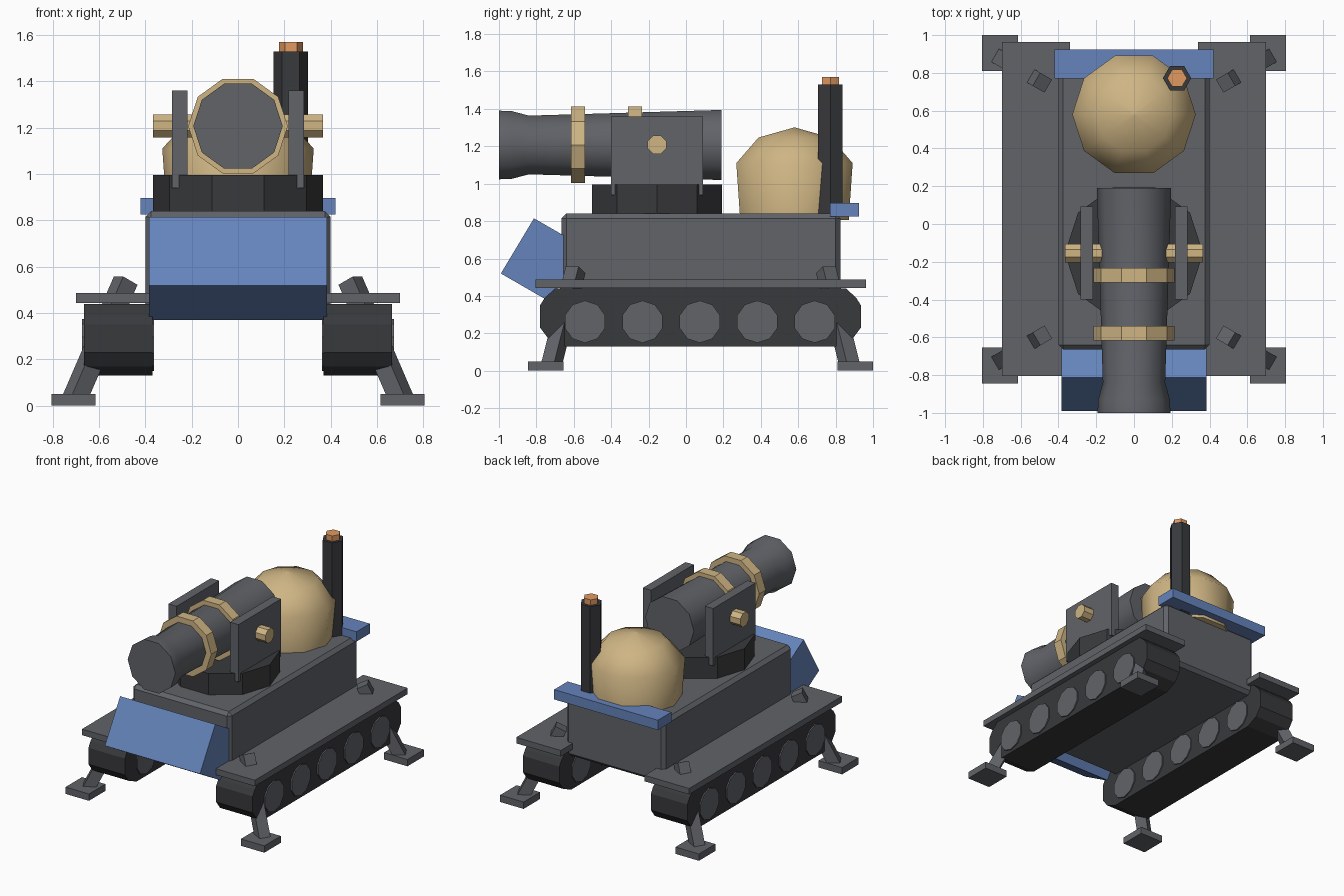
import bpy, bmesh, math
from mathutils import Vector, Matrix

if "Cube" in bpy.data.objects:
    bpy.data.objects.remove(bpy.data.objects["Cube"])


def material(name, rgb):
    m = bpy.data.materials.new(name)
    m.diffuse_color = (*rgb, 1)
    m.use_nodes = True
    m.node_tree.nodes["Principled BSDF"].inputs["Base Color"].default_value = m.diffuse_color
    return m


GOLD = material("gold", (0.62, 0.46, 0.23))
BLUE = material("blue", (0.13, 0.23, 0.5))
ORANGE = material("orange", (0.75, 0.32, 0.12))
STEEL = material("steel", (0.12, 0.125, 0.14))
DARK = material("dark_steel", (0.04, 0.041, 0.045))


def finish(bm, name, mat, smooth=None):
    bmesh.ops.recalc_face_normals(bm, faces=bm.faces)
    me = bpy.data.meshes.new(name)
    bm.to_mesh(me)
    bm.free()
    ob = bpy.data.objects.new(name, me)
    bpy.context.collection.objects.link(ob)
    me.materials.append(mat)
    if smooth:
        bpy.ops.object.select_all(action='DESELECT')
        ob.select_set(True)
        bpy.context.view_layer.objects.active = ob
        bpy.ops.object.shade_smooth_by_angle(angle=math.radians(smooth))
    return ob


def box(name, x, y, z, mat=STEEL, bevel=0):
    bm = bmesh.new()
    size = [b - a for a, b in (x, y, z)]
    mid = [(a + b) / 2 for a, b in (x, y, z)]
    bmesh.ops.create_cube(bm, size=1, matrix=Matrix.Translation(mid) @ Matrix.Diagonal((*size, 1)))
    if bevel:
        bmesh.ops.bevel(bm, geom=bm.edges[:], offset=bevel, segments=1, affect='EDGES')
    return finish(bm, name, mat)


def lathe(name, profile, sides, base, axis, mat, turn=0, smooth=None):
    """Revolve (radius, height) points into closed rings along an axis."""
    bm = bmesh.new()
    rot = {'x': Matrix.Rotation(math.pi / 2, 4, 'Y'),
           'y': Matrix.Rotation(-math.pi / 2, 4, 'X'),
           'z': Matrix.Identity(4)}[axis]
    rings = []
    for r, h in profile:
        rings.append([bm.verts.new((r * math.cos(a), r * math.sin(a), h))
                      for a in (turn + 2 * math.pi * i / sides for i in range(sides))])
    for lo, hi in zip(rings, rings[1:]):
        for i in range(sides):
            j = (i + 1) % sides
            bm.faces.new((lo[i], lo[j], hi[j], hi[i]))
    bm.faces.new(rings[0])
    bm.faces.new(rings[-1])
    bmesh.ops.transform(bm, matrix=Matrix.Translation(base) @ rot, verts=bm.verts)
    return finish(bm, name, mat, smooth)


def extrude_x(name, points, x0, x1, mat):
    """Extrude a (y, z) outline from x0 to x1."""
    bm = bmesh.new()
    a = [bm.verts.new((x0, *p)) for p in points]
    b = [bm.verts.new((x1, *p)) for p in points]
    n = len(points)
    for i in range(n):
        bm.faces.new((a[i], a[(i + 1) % n], b[(i + 1) % n], b[i]))
    bm.faces.new(a)
    bm.faces.new(b)
    return finish(bm, name, mat)


def strut(name, p, q, width, mat=STEEL):
    bm = bmesh.new()
    p, q = Vector(p), Vector(q)
    d = q - p
    m = (Matrix.Translation((p + q) / 2) @ d.to_track_quat('Z', 'Y').to_matrix().to_4x4()
         @ Matrix.Diagonal((width, width, d.length, 1)))
    bmesh.ops.create_cube(bm, size=1, matrix=m)
    return finish(bm, name, mat)


# Hull, front blade and rear bar
box("hull", (-.40, .40), (-.665, .825), (.38, .84), bevel=.025)
extrude_x("front_blade", [(-.813, .815), (-.99, .52), (-.73, .37), (-.553, .665)], -.385, .385, BLUE)
box("rear_bar", (-.42, .42), (.77, .925), (.825, .897), BLUE)

# Track outline: one end, mirrored about the track centre
half = [(-.70, .44), (-.755, .39), (-.78, .35), (-.78, .23), (-.735, .17), (-.645, .13)]
TRACK = half + [(.155 - y, z) for y, z in reversed(half)]

for s, side in ((-1, "left"), (1, "right")):
    def span(a, b):
        return tuple(sorted((s * a, s * b)))
    # Running gear
    extrude_x(side + "_track", TRACK, s * .37, s * .665, DARK)
    for i in range(5):
        lathe(f"{side}_wheel_{i + 1}", [(.113, -.156), (.113, .156)], 10,
              (s * .518, -.54 + .307 * i, .262), 'x', STEEL)
    box(side + "_fender", span(.34, .70), (-.805, .963), (.443, .487))
    # Outrigger legs and feet
    for end, fy, ty in (("front", -.75, -.59), ("rear", .905, .748)):
        box(f"{side}_{end}_foot", span(.615, .805), (fy - .095, fy + .095), (0, .05))
        strut(f"{side}_{end}_leg", (s * .705, fy + (.03 if fy < 0 else -.03), .03),
              (s * .485, ty, .54), .08)
    # Gun cradle plate
    box(side + "_cradle", span(.217, .284), (-.40, .092), (.94, 1.36))

# Turret ring and trunnion pin
lathe("turret_ring", [(.366, .82), (.366, .995)], 10, (0, -.155, 0), 'z', DARK)
lathe("trunnion", [(.054, -.366), (.054, .366)], 8, (0, -.155, 1.208), 'x', GOLD, math.pi / 8)

# Barrel with flared muzzle, and its two bands
lathe("barrel", [(.193, -1), (.19, -.93), (.165, -.84), (.197, .19)], 10,
      (0, 0, 1.207), 'y', STEEL, smooth=45)
for i, y in enumerate((-.578, -.272)):
    lathe(f"barrel_band_{i + 1}", [(.215, y - .038), (.215, y + .038)], 10,
          (0, 0, 1.207), 'y', GOLD)

# Boiler dome
lathe("dome", [(.305, .805), (.327, 1.11), (.202, 1.247), (.004, 1.3)], 10,
      (0, .58, 0), 'z', GOLD, smooth=60)

# Exhaust stack with glowing tip
lathe("exhaust_stack", [(.075, .825), (.075, 1.53)], 6, (.228, .772, 0), 'z', DARK)
lathe("exhaust_tip", [(.052, 1.5), (.052, 1.57)], 6, (.228, .772, 0), 'z', ORANGE)
